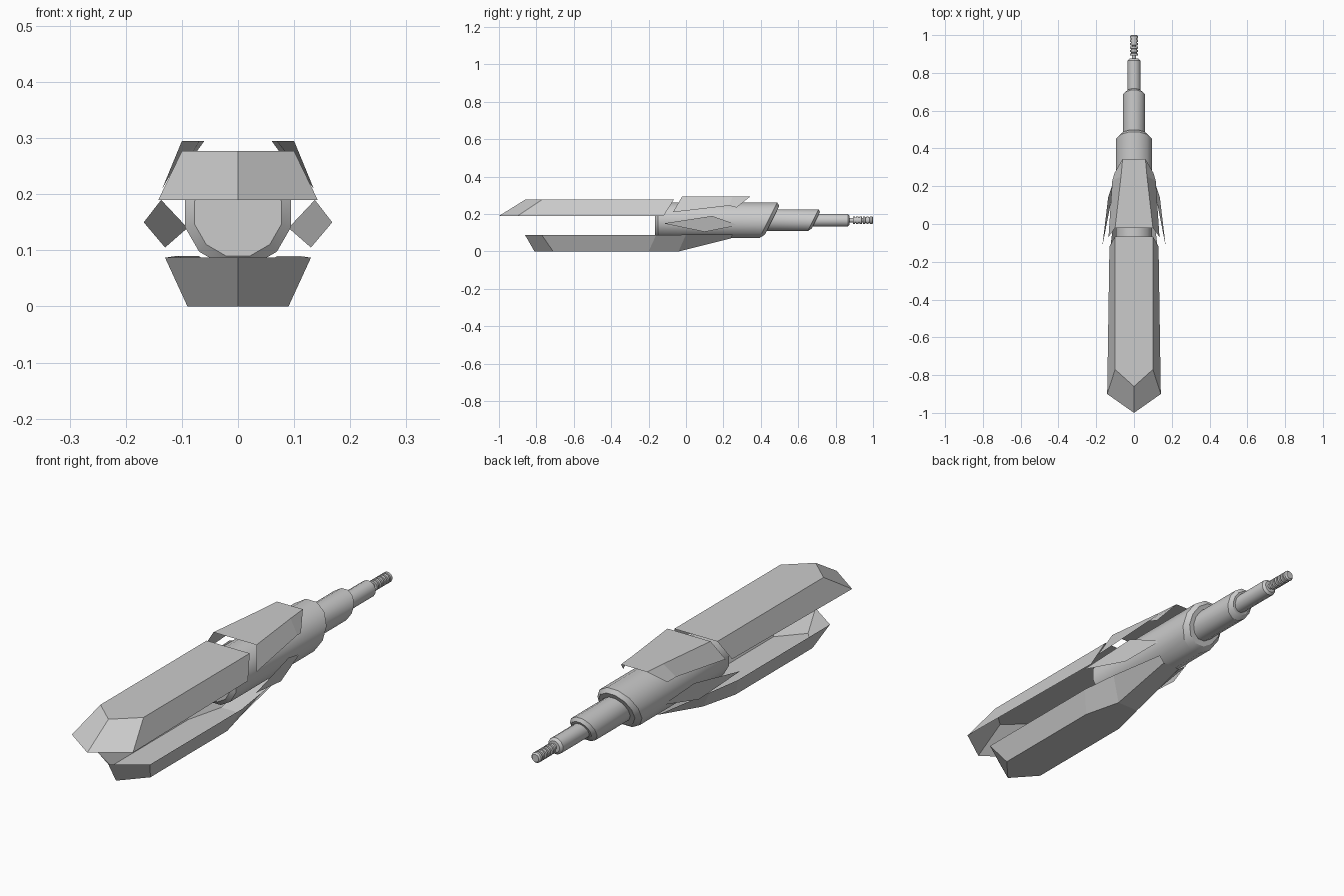
import bpy, math

if "Cube" in bpy.data.objects:
    bpy.data.objects.remove(bpy.data.objects["Cube"])

AXIS_Z = 0.167  # height of the barrel axis


def add_mesh(name, verts, faces, smooth=False):
    me = bpy.data.meshes.new(name)
    me.from_pydata(verts, [], faces)
    me.validate()
    me.update()
    ob = bpy.data.objects.new(name, me)
    bpy.context.collection.objects.link(ob)
    if smooth:
        bpy.ops.object.select_all(action='DESELECT')
        ob.select_set(True)
        bpy.context.view_layer.objects.active = ob
        bpy.ops.object.shade_smooth_by_angle(angle=math.radians(32))
    return ob


def shell(name, rim, ridge, flip=False):
    """Open symmetric shell: sloped sides from rim to ridge, closed across the ridge."""
    n = len(rim)
    verts = []
    for s in (1, -1):
        for loop in (rim, ridge):
            verts += [(s * x, y, z) for x, y, z in loop]
    faces = []
    for i in range(n - 1):
        faces.append((i, i + 1, n + i + 1, n + i))
        faces.append((2 * n + i + 1, 2 * n + i, 3 * n + i, 3 * n + i + 1))
        cap = [n + i, n + i + 1, 3 * n + i + 1, 3 * n + i]
        if ridge[i][0] == 0:
            cap.pop()
        faces.append(tuple(cap))
    if flip:
        faces = [f[::-1] for f in faces]
    return add_mesh(name, verts, faces)


def lathe(name, rings, sides=12):
    """Body around the y axis; each ring is (y, radius, slant of the ring plane)."""
    verts, faces = [], []
    for y, r, slant in rings:
        for k in range(sides):
            a = 2 * math.pi * (k + 0.5) / sides
            z = r * math.sin(a)
            verts.append((r * math.cos(a), y + slant * z, AXIS_Z + z))
    for i in range(len(rings) - 1):
        for k in range(sides):
            j = (k + 1) % sides
            faces.append((i * sides + k, (i + 1) * sides + k,
                          (i + 1) * sides + j, i * sides + j))
    faces.append(tuple(range(sides)))
    last = (len(rings) - 1) * sides
    faces.append(tuple(last + k for k in reversed(range(sides))))
    return add_mesh(name, verts, faces, smooth=True)


# long upper shell with pointed nose
shell("upper_shell",
      [(0, -1, .19), (.142, -.9, .19), (.13, -.12, .19)],
      [(0, -.86, .277), (.10, -.77, .277), (.10, -.065, .277)])

# lower shell, tapering up into the body
shell("lower_shell",
      [(0, -.86, .087), (.13, -.77, .087), (.13, -.16, .087),
       (.11, 0, .09), (.07, .25, .09)],
      [(0, -.81, 0), (.09, -.71, 0), (.09, -.2, 0),
       (.05, -.04, 0), (.04, .24, .07)], flip=True)

# raised rear cover
shell("rear_cover",
      [(.135, -.07, .21), (.115, .23, .245), (.103, .27, .235)],
      [(.10, -.02, .295), (.069, .25, .295), (.06, .345, .295)])

# side fins
for side, s in (("right", 1), ("left", -1)):
    fin = [(s * .168, -.12, .15), (s * .137, .14, .19),
           (s * .09, .28, .14), (s * .13, .10, .105)]
    add_mesh(side + "_fin", fin, [(0, 3, 2, 1) if s > 0 else (0, 1, 2, 3)])

# stepped body with slanted ends
lathe("main_body", [(-.165, .08, 0), (-.15, .098, 0),
                    (.44, .098, .5), (.46, .08, .5)])
lathe("middle_barrel", [(.40, .06, .5), (.68, .06, .5), (.695, .045, .5)])
lathe("front_barrel", [(.62, .035, 0), (.865, .035, 0), (.875, .025, 0)])

# ribbed end piece
rings = [(.87, .012, 0), (.892, .012, 0)]
for i in range(6):
    y = .892 + i * .0182
    rings += [(y, .022, 0), (y + .011, .022, 0)]
    if i < 5:
        r = .012 if i == 2 else .016
        rings += [(y + .012, r, 0), (y + .0172, r, 0)]
rings += [(1.0, .016, 0)]
lathe("ribbed_tip", rings)
